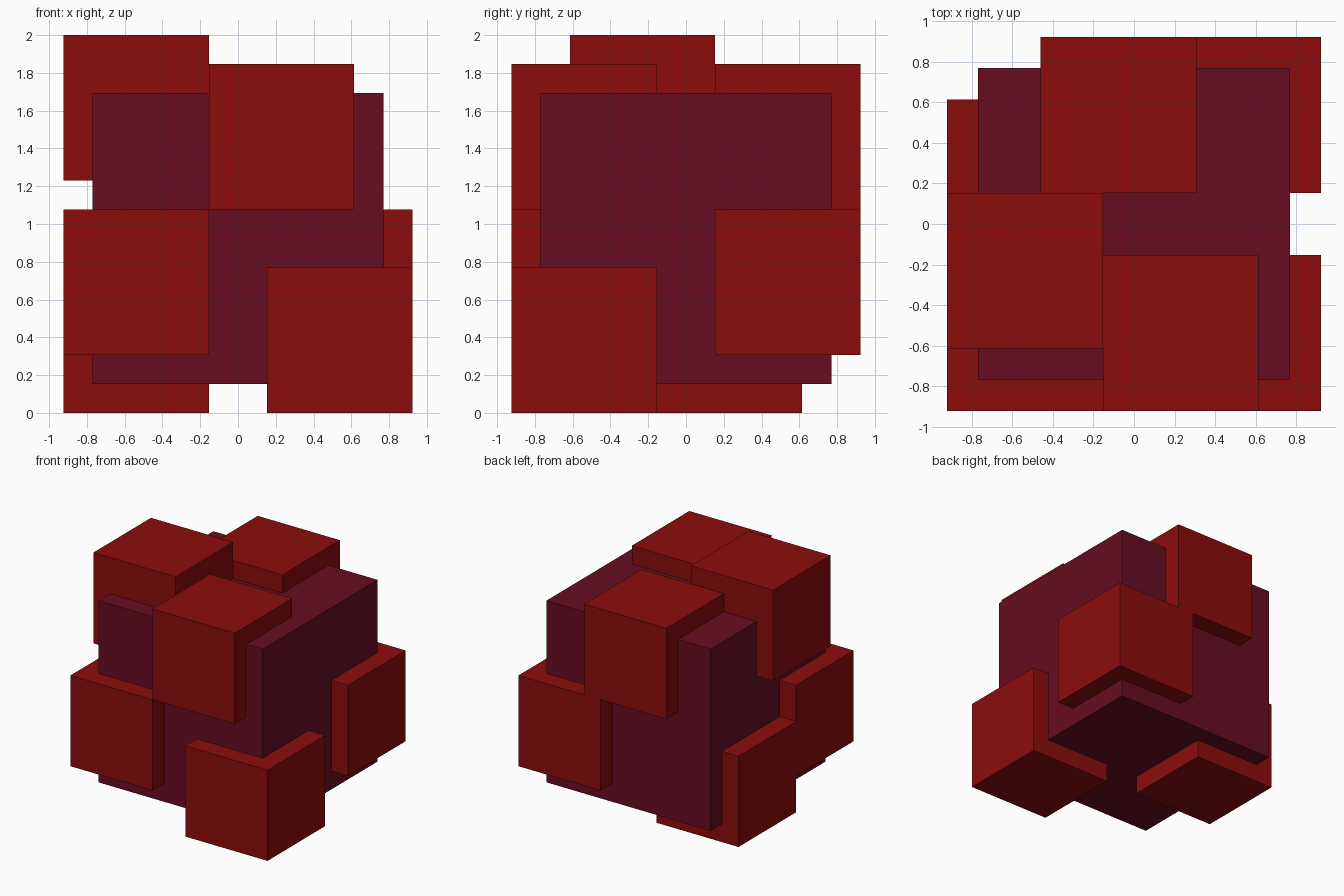
import bpy
import bmesh
from mathutils import Matrix, Vector

default = bpy.data.objects.get("Cube")
if default:
    bpy.data.objects.remove(default, do_unlink=True)

UNIT = 2 / 13  # the whole model sits on a 12 x 12 x 13 block grid


def make_material(name, rgb):
    mat = bpy.data.materials.new(name)
    mat.use_nodes = True
    color = (*rgb, 1)
    mat.diffuse_color = color
    mat.node_tree.nodes["Principled BSDF"].inputs["Base Color"].default_value = color
    return mat


def make_block(name, corner, size, mat):
    """Cube given by its lowest corner and edge length in grid units."""
    mesh = bpy.data.meshes.new(name)
    bm = bmesh.new()
    bmesh.ops.create_cube(bm, size=size * UNIT)
    bm.to_mesh(mesh)
    bm.free()
    mesh.materials.append(mat)
    obj = bpy.data.objects.new(name, mesh)
    obj.location = (Vector(corner) + Vector((size, size, size)) / 2) * UNIT
    bpy.context.collection.objects.link(obj)
    return obj


red = make_material("dark red", (0.262, 0.0037, 0.0037))
maroon = make_material("maroon", (0.136, 0.004, 0.016))

# Large central block
make_block("core_block", (-5, -5, 1), 10, maroon)

# Smaller blocks embedded in the corners and edges of the core
small_blocks = {
    "front_left_bottom_block": (1, -6, 0),
    "front_right_middle_block": (-6, -6, 2),
    "front_top_block": (-1, -6, 7),
    "right_top_block": (-6, -4, 8),
    "right_bottom_block": (-6, -1, 0),
    "back_left_middle_block": (1, 1, 2),
    "back_top_block": (-3, 1, 7),
}
for name, corner in small_blocks.items():
    make_block(name, corner, 5, red)
